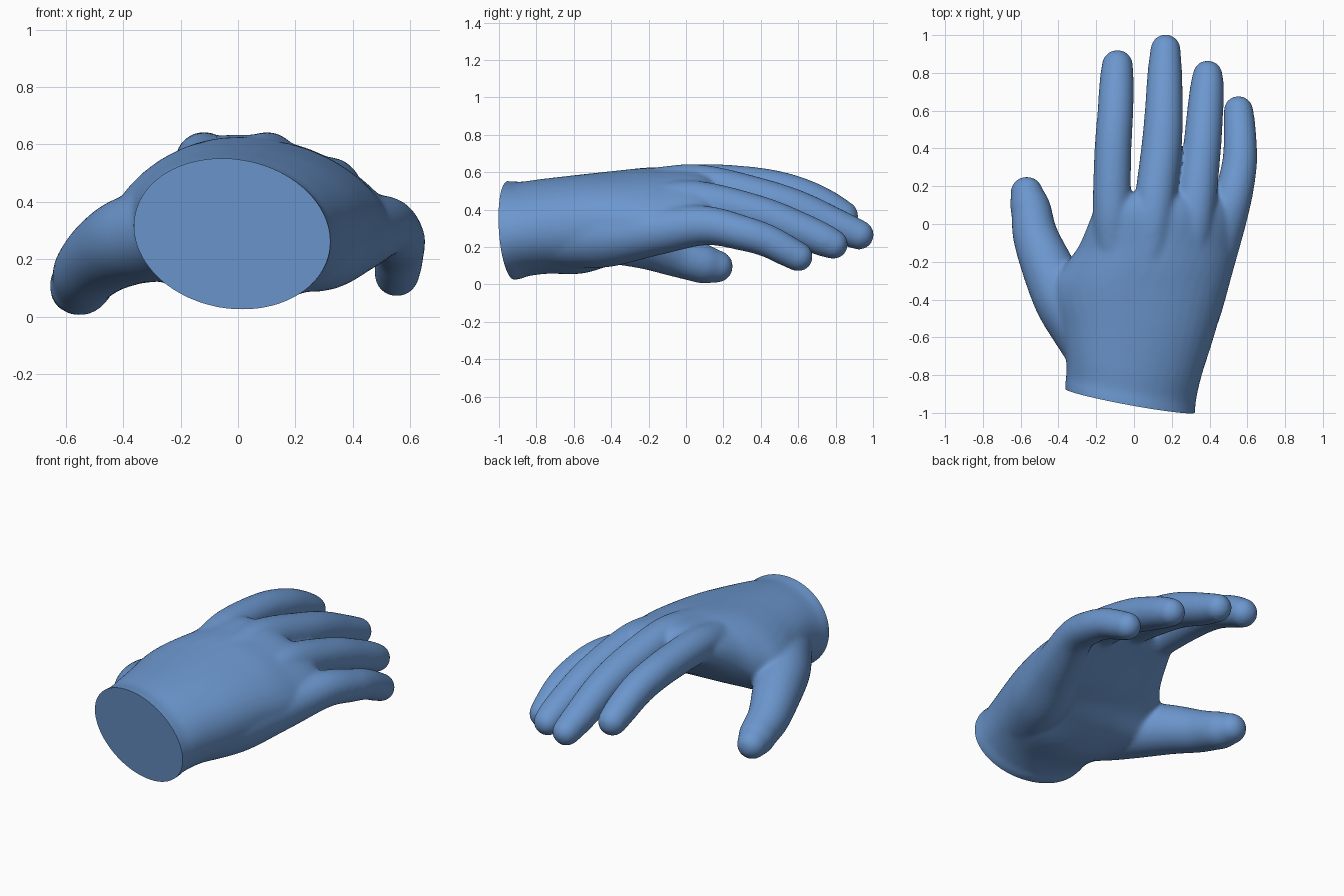
import bpy, bmesh, math
from mathutils import Vector

cube = bpy.data.objects.get("Cube")
if cube:
    bpy.data.objects.remove(cube)

SIDES = 40
bm = bmesh.new()


def catmull(keys, steps):
    """Smoothly resample a list of equal-length tuples."""
    out = []
    for i in range(len(keys) - 1):
        a, b, c, d = (keys[max(0, min(len(keys) - 1, i + j))] for j in (-1, 0, 1, 2))
        for s in range(steps):
            t = s / steps
            out.append([q + 0.5 * t * (r - p + t * (2*p - 5*q + 4*r - w + t * (3*(q - r) + w - p)))
                        for p, q, r, w in zip(a, b, c, d)])
    out.append(list(keys[-1]))
    return out


def loft(rings):
    """Skin a row of rings and close both ends."""
    rows = [[bm.verts.new(p) for p in ring] for ring in rings]
    for a, b in zip(rows, rows[1:]):
        for i in range(SIDES):
            j = (i + 1) % SIDES
            bm.faces.new((a[i], a[j], b[j], b[i]))
    bm.faces.new(rows[0][::-1])
    bm.faces.new(rows[-1])


def tube(keys):
    """Round-tipped tube through (x, y, z, radius) keys."""
    pts = catmull(keys, 6)
    spine = [(Vector(p[:3]), p[3]) for p in pts]
    dirs = [(spine[min(i + 1, len(spine) - 1)][0] - spine[max(i - 1, 0)][0]).normalized()
            for i in range(len(spine))]
    end, r = spine[-1]
    for k in range(1, 8):
        a = k / 8 * math.pi / 2
        spine.append((end + dirs[len(pts) - 1] * r * math.sin(a), r * math.cos(a)))
        dirs.append(dirs[len(pts) - 1])
    rings = []
    for (c, rad), d in zip(spine, dirs):
        u = d.cross(Vector((0, 0, 1))).normalized()
        v = u.cross(d)
        rings.append([c + rad * (u * math.cos(t) + v * math.sin(t))
                      for t in (math.tau * i / SIDES for i in range(SIDES))])
    loft(rings)


def palm_ring(y, xl, xr, zc, rz, bow_l, bow_r, power):
    """Rounded section, arched across the knuckles and slanted at the wrist."""
    ring = []
    slant = max(0, min(1, (-0.4 - y) / 0.5))
    for i in range(SIDES):
        t = math.tau * i / SIDES
        c, s = math.cos(t), math.sin(t)
        x = (xl + xr) / 2 + (xr - xl) / 2 * math.copysign(abs(c) ** (2 / power), c)
        z = zc + rz * math.copysign(abs(s) ** (2 / power), s)
        z -= (bow_l if x < -0.08 else bow_r) * (x + 0.08) ** 2
        z -= 0.08 * slant * (x + 0.02)
        ring.append(Vector((x, y - slant * (0.19 * x + 0.09 * (z - 0.29)), z)))
    return ring


# Wrist, palm and thumb web: y, left x, right x, centre z, half height, bows, roundness
palm = [(-1.02, -.36, .315, .289, .262, 0, 0, 2),
        (-.92, -.365, .325, .289, .262, 0, 0, 2),
        (-.87, -.36, .33, .296, .252, 0, 0, 2),
        (-.75, -.362, .36, .312, .253, 0, 0, 2.1),
        (-.55, -.40, .43, .325, .264, .2, .03, 2.15),
        (-.35, -.46, .492, .37, .242, .7, .18, 2.2),
        (-.22, -.37, .525, .418, .21, .8, .34, 2.3),
        (-.12, -.295, .545, .452, .183, .8, .45, 2.4),
        (.03, -.23, .565, .512, .132, .6, .56, 2.6),
        (.11, -.20, .52, .53, .095, .5, .58, 2.6),
        (.16, -.17, .42, .53, .05, .5, .58, 2.5)]
loft([palm_ring(*k) for k in catmull(palm, 6)])

# Fingers and thumb, running back into the palm: x, y, z, radius
digits = {
    "index": [(-.08, -.42, .45, .1), (-.112, -.1, .518, .1), (-.118, .1, .543, .101),
              (-.111, .4, .525, .098), (-.098, .6, .48, .095), (-.092, .75, .415, .091),
              (-.088, .84, .365, .083)],
    "middle": [(.06, -.42, .48, .1), (.09, -.1, .528, .105), (.108, .1, .53, .108),
               (.145, .4, .46, .107), (.158, .6, .40, .101), (.163, .8, .315, .092),
               (.167, .925, .265, .08)],
    "ring": [(.25, -.42, .40, .1), (.3, -.1, .442, .107), (.325, .1, .44, .108),
             (.36, .4, .37, .101), (.377, .6, .295, .096), (.387, .73, .24, .089),
             (.39, .787, .215, .08)],
    "little": [(.17, -.75, .255, .16), (.285, -.45, .265, .176), (.405, -.18, .285, .135),
               (.51, .1, .315, .106), (.556, .3, .275, .094), (.562, .43, .235, .088),
               (.558, .53, .185, .084), (.553, .6, .148, .079)],
    "thumb": [(-.22, -.68, .29, .14), (-.285, -.55, .28, .155), (-.375, -.4, .265, .155),
              (-.46, -.22, .22, .138), (-.522, -.06, .162, .12), (-.542, .06, .12, .108),
              (-.555, .11, .106, .104), (-.568, .165, .096, .087)],
}
for keys in digits.values():
    tube(keys)

mesh = bpy.data.meshes.new("hand")
bm.to_mesh(mesh)
bm.free()
hand = bpy.data.objects.new("hand", mesh)
bpy.context.collection.objects.link(hand)

# Fuse all parts into one smooth skin
remesh = hand.modifiers.new("fuse", 'REMESH')
remesh.mode = 'VOXEL'
remesh.voxel_size = 0.011
smooth = hand.modifiers.new("soften", 'SMOOTH')
smooth.factor = 0.5
smooth.iterations = 20
fused = bpy.data.meshes.new_from_object(hand.evaluated_get(bpy.context.evaluated_depsgraph_get()))
hand.modifiers.clear()

# Slice the wrist flat along its slanted end
cut = bmesh.new()
cut.from_mesh(fused)
res = bmesh.ops.bisect_plane(cut, geom=cut.verts[:] + cut.edges[:] + cut.faces[:], dist=1e-5,
                             plane_co=(0, -.94, .29), plane_no=(.19, 1, .09), clear_inner=True)
rim = [e for e in res["geom_cut"] if isinstance(e, bmesh.types.BMEdge)]
bmesh.ops.contextual_create(cut, geom=rim)
bmesh.ops.recalc_face_normals(cut, faces=cut.faces[:])
cut.to_mesh(fused)
cut.free()
hand.data = fused
bpy.data.meshes.remove(mesh)

# Single blue material
blue = bpy.data.materials.new("glove blue")
blue.use_nodes = True
color = (0.15, 0.31, 0.62, 1)
blue.diffuse_color = color
blue.node_tree.nodes["Principled BSDF"].inputs["Base Color"].default_value = color
hand.data.materials.clear()
hand.data.materials.append(blue)

bpy.ops.object.select_all(action='DESELECT')
hand.select_set(True)
bpy.context.view_layer.objects.active = hand
bpy.ops.object.shade_smooth_by_angle(angle=math.radians(40))
